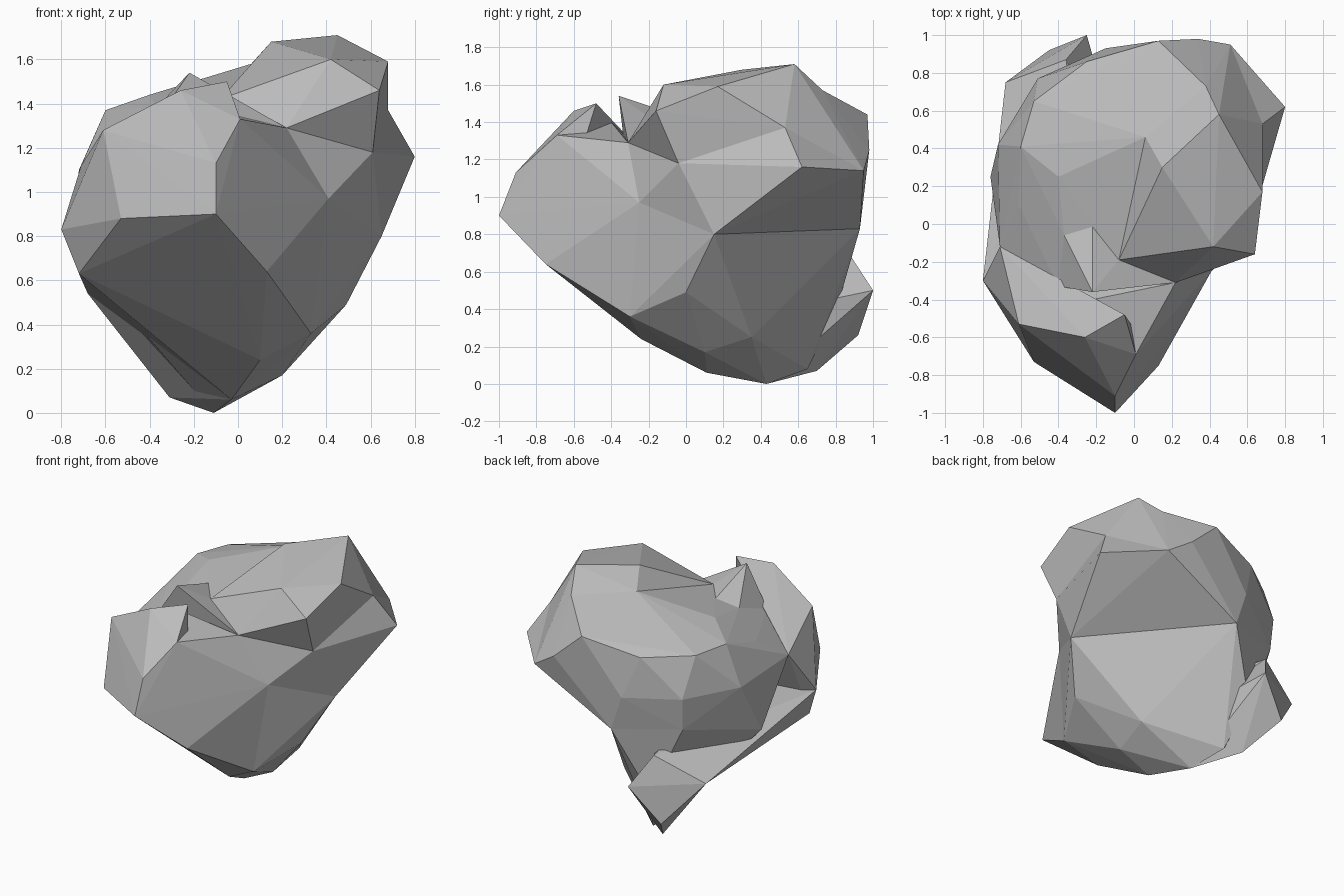
import bpy
import bmesh
import math

default_cube = bpy.data.objects.get("Cube")
if default_cube:
    bpy.data.objects.remove(default_cube, do_unlink=True)

# One plain stone colour
stone = bpy.data.materials.new("grey_stone")
stone.use_nodes = True
stone_colour = (0.5, 0.5, 0.5, 1)
stone.diffuse_color = stone_colour
stone.node_tree.nodes["Principled BSDF"].inputs["Base Color"].default_value = stone_colour


def chiselled_block(name, *corner_groups):
    """Wrap a faceted, flat-shaded convex block around groups of corners."""
    bm = bmesh.new()
    for group in corner_groups:
        for corner in group:
            bm.verts.new(corner)
    bmesh.ops.convex_hull(bm, input=list(bm.verts), use_existing_faces=False)
    loose = [vert for vert in bm.verts if not vert.link_faces]
    bmesh.ops.delete(bm, geom=loose, context='VERTS')
    bmesh.ops.dissolve_limit(bm, angle_limit=math.radians(1),
                             verts=list(bm.verts), edges=list(bm.edges))
    bmesh.ops.recalc_face_normals(bm, faces=list(bm.faces))
    mesh = bpy.data.meshes.new(name)
    bm.to_mesh(mesh)
    bm.free()
    mesh.materials.append(stone)
    block = bpy.data.objects.new(name, mesh)
    bpy.context.scene.collection.objects.link(block)
    return block


# Corners shared between neighbouring blocks
keel_front = [(-.03, .11, .06), (.1, -.24, .24)]
keel_tip = [(-.11, .43, 0)]
chin = [(.33, -.3, .36)]
flank_low = [(.41, -.25, .97)]
flank_high = [(.22, -.31, 1.29)]
left_shoulder = [(-.71, -.12, 1.12)]
brow = [(-.1, -1, .9), (-.53, -.73, .88), (-.8, -.3, .83),
        (-.72, -.34, .63), (.13, -.75, .64)]
nose = [(-.1, -.91, 1.13), (.01, -.69, 1.33), (-.61, -.53, 1.28)]
saddle_right = [(-.08, -.19, 1.42)]
saddle_left = [(-.22, 0, 1.42), (-.37, -.06, 1.38), (-.4, -.33, 1.28)]
waist_right = [(.65, .15, .8)]
waist_back = [(-.07, .93, .83), (-.5, .75, .87)]
waist_left = [(-.76, .25, .75)]
ridge = [(.38, .73, 1.57), (.06, .46, 1.58), (.34, .98, 1.25)]
brink = [(.61, -.04, 1.18), (.68, .53, 1.37), (.51, .95, 1.14)]
spine = [(-.15, .93, 1.07)]

# Crown: highest part of the body
crown = [(.45, .58, 1.71), (.42, -.12, 1.6), (.68, .17, 1.59),
         (.64, -.16, 1.46), (.15, .3, 1.68)]
chiselled_block("crown", crown, ridge, brink, saddle_right, flank_high)

# Side bulge: flares out below the crown
bulge = [(.8, .62, 1.16), (.34, .98, 1.25)]
chiselled_block("side_bulge", bulge, brink, waist_right, waist_back, spine,
                flank_low, flank_high)

# Back shoulder: broad sloping facet with two rings of facets under it
shoulder = [(.13, .97, 1.44), (-.25, .86, 1.35), (-.53, .65, 1.36), (-.6, .41, 1.37),
            (-.4, .25, 1.44), (-.51, .77, 1.09), (-.72, .42, 1.1), (-.61, .1, 1.27)]
chiselled_block("back_shoulder", shoulder, ridge, spine, saddle_right, saddle_left,
                left_shoulder, waist_back, waist_left)

# Lower body: tapers from the waist to the keel
belly = [(.49, 0, .49), (.2, .1, .17), (.23, .35, .25), (-.2, .65, .08), (-.28, .8, .38)]
chiselled_block("lower_boulder", belly, waist_right, waist_back, waist_left,
                keel_front, keel_tip, chin, flank_low, flank_high, left_shoulder)

# Underside: overhanging front face, and the ledge sticking out at the back
ledge_top = [(-.68, .75, .54), (-.36, .87, .7)]
ledge = [(-.25, 1, .5), (-.45, .92, .26), (-.31, .7, .07)]
chiselled_block("front_underside", brow, keel_front, chin, ledge_top)
chiselled_block("back_ledge", ledge, ledge_top, keel_front, keel_tip)

# Front spur: overhanging nose joined to the flank
spur_back = [(-.22, -.4, 1.4)]
chiselled_block("front_spur", nose, brow, chin, flank_low, flank_high,
                left_shoulder, spur_back)

# Raised lip on top of the spur
lip = [(-.05, -.48, 1.5), (-.26, -.6, 1.46)]
chiselled_block("spur_lip", lip, nose, brow, left_shoulder)

# Small sharp crest in the notch between spur and body
crest = [(-.22, -.36, 1.54), (-.22, -.1, 1.2)]
chiselled_block("notch_crest", crest, saddle_left, saddle_right, flank_high)
